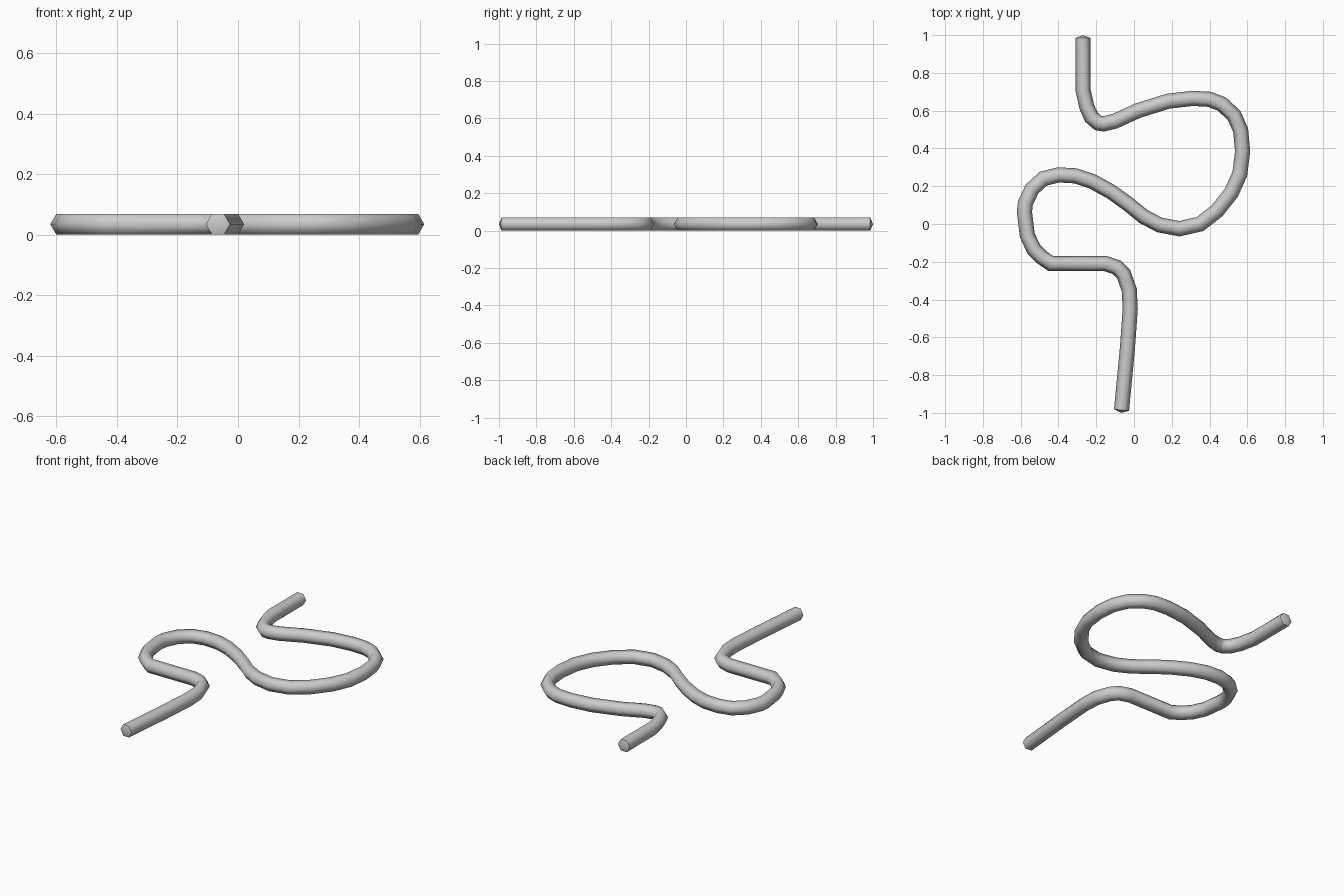
import bpy
import bmesh
import math
from mathutils import Vector

default = bpy.data.objects.get("Cube")
if default:
    bpy.data.objects.remove(default, do_unlink=True)

RADIUS = 0.04
SIDES = 6
HEIGHT = RADIUS * math.sin(math.pi / 3)   # half height of the flat-topped hexagon
TIP = 0.015

# Centreline of the winding tube, from the back end to the front end
PATH = [
    (-.27, .985), (-.27, .71), (-.25, .62), (-.225, .565), (-.19, .535), (-.16, .53),
    (-.1, .545), (.02, .6), (.18, .65), (.31, .665), (.4, .66), (.465, .635),
    (.53, .575), (.565, .495), (.575, .385), (.56, .265), (.515, .165), (.44, .07),
    (.35, 0), (.24, -.025), (.135, -.005), (.05, .04), (-.03, .105), (-.12, .17),
    (-.22, .225), (-.31, .255), (-.4, .26), (-.48, .24), (-.54, .185), (-.575, .11),
    (-.58, .065), (-.565, -.06), (-.53, -.135), (-.49, -.175), (-.44, -.21),
    (-.15, -.21), (-.09, -.23), (-.055, -.265), (-.025, -.35), (-.02, -.45),
    (-.035, -.66), (-.066, -.985),
]


def sweep_tube(name, path):
    """Sweep a hexagon along a flat path with mitred corners and shallow cone ends."""
    points = [Vector((x, y, HEIGHT)) for x, y in path]
    steps = [(b - a).normalized() for a, b in zip(points, points[1:])]
    before, after = [steps[0]] + steps, steps + [steps[-1]]
    up = Vector((0, 0, 1))
    bm = bmesh.new()

    # One ring at each point, widened at bends to keep the tube even
    rings = []
    for point, d_in, d_out in zip(points, before, after):
        tangent = (d_in + d_out).normalized()
        side = tangent.cross(up) / tangent.dot(d_in)
        ring = []
        for i in range(SIDES):
            angle = math.tau * i / SIDES
            offset = side * math.cos(angle) + up * math.sin(angle)
            ring.append(bm.verts.new(point + offset * RADIUS))
        rings.append(ring)

    # Walls
    for low, high in zip(rings, rings[1:]):
        for i in range(SIDES):
            j = (i + 1) % SIDES
            bm.faces.new((low[i], low[j], high[j], high[i]))

    # Cone ends
    for ring, point, direction in ((rings[0], points[0], -steps[0]),
                                   (rings[-1], points[-1], steps[-1])):
        tip = bm.verts.new(point + direction * TIP)
        for i in range(SIDES):
            bm.faces.new((ring[i], ring[(i + 1) % SIDES], tip))

    bmesh.ops.recalc_face_normals(bm, faces=bm.faces[:])
    for face in bm.faces:
        face.smooth = True
    mesh = bpy.data.meshes.new(name)
    bm.to_mesh(mesh)
    bm.free()
    tube = bpy.data.objects.new(name, mesh)
    bpy.context.collection.objects.link(tube)
    return tube


# Plain grey material
grey = bpy.data.materials.new("plain grey")
grey.use_nodes = True
colour = (0.6, 0.6, 0.6, 1)
grey.diffuse_color = colour
grey.node_tree.nodes["Principled BSDF"].inputs["Base Color"].default_value = colour

tube = sweep_tube("winding_tube", PATH)
tube.data.materials.append(grey)

# Smooth walls, crisp ends
bpy.ops.object.select_all(action="DESELECT")
tube.select_set(True)
bpy.context.view_layer.objects.active = tube
bpy.ops.object.shade_smooth_by_angle(angle=math.radians(65))
